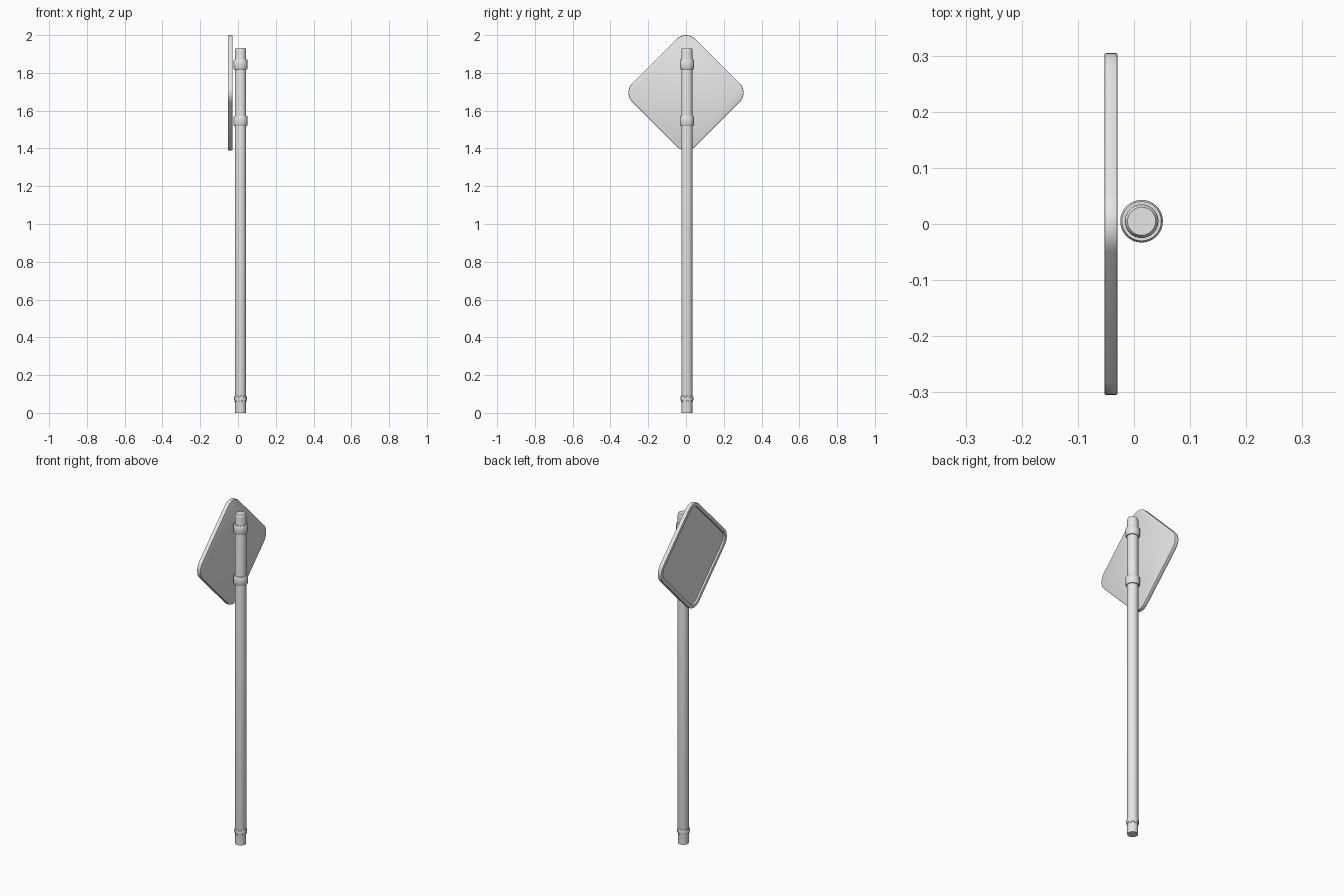
import bpy, bmesh, math

if "Cube" in bpy.data.objects:
    bpy.data.objects.remove(bpy.data.objects["Cube"])

metal = bpy.data.materials.new("grey metal")
metal.diffuse_color = (0.8, 0.8, 0.8, 1)
metal.use_nodes = True
metal.node_tree.nodes["Principled BSDF"].inputs["Base Color"].default_value = metal.diffuse_color
PX, PY = 0.0135, 0.005      # pole axis
N = 32


def finish(name, bm, angle=40):
    bmesh.ops.recalc_face_normals(bm, faces=bm.faces)
    me = bpy.data.meshes.new(name)
    bm.to_mesh(me)
    bm.free()
    ob = bpy.data.objects.new(name, me)
    bpy.context.collection.objects.link(ob)
    me.materials.append(metal)
    bpy.context.view_layer.objects.active = ob
    ob.select_set(True)
    bpy.ops.object.shade_smooth_by_angle(angle=math.radians(angle))
    ob.select_set(False)
    return ob


def skin(name, rings, closed=False):
    """Bridge equal-length rings of points; cap the ends unless closed."""
    bm = bmesh.new()
    vs = [[bm.verts.new(p) for p in ring] for ring in rings]
    pairs = list(zip(vs, vs[1:])) + ([(vs[-1], vs[0])] if closed else [])
    for a, b in pairs:
        for i in range(len(a)):
            j = (i + 1) % len(a)
            bm.faces.new((a[i], a[j], b[j], b[i]))
    if not closed:
        bm.faces.new(vs[0])
        bm.faces.new(vs[-1])
    return finish(name, bm)


def lathe(name, profile, closed=False, wave=0.0):
    rings = []
    for r, z in profile:
        rings.append([(PX + r * math.cos(2 * math.pi * i / N),
                       PY + r * math.sin(2 * math.pi * i / N),
                       z + wave * (-1) ** (i // 2)) for i in range(N)])
    return skin(name, rings, closed)


# Pole with softened top edge
lathe("pole", [(0.029, 0), (0.029, 0.07), (0.03, 0.075), (0.03, 1.918),
               (0.0285, 1.926), (0.025, 1.931)])

# Uneven weld bead near the foot
lathe("weld_bead", [(0.027, 0.06), (0.032, 0.062), (0.0345, 0.074),
                    (0.032, 0.086), (0.027, 0.088)], True, 0.004)

# Two clamps holding the sign
for name, z in (("lower_clamp", 1.546), ("upper_clamp", 1.845)):
    h = 0.026
    lathe(name, [(0.028, z - h), (0.035, z - h), (0.038, z - h + 0.005),
                 (0.038, z + h - 0.005), (0.035, z + h), (0.028, z + h)], True)


# Diamond sign plate with a raised rim on its face
def diamond(x, inset):
    r = max(0.07 - inset, 0.012)
    centre = 0.305 - 0.07 + (0.07 - inset - r) * math.sqrt(2)
    pts = []
    for k in range(4):
        a0 = k * math.pi / 2
        for s in range(9):
            a = a0 + (s / 8 - 0.5) * math.pi / 2
            pts.append((x, centre * math.cos(a0) + r * math.cos(a),
                        1.695 + centre * math.sin(a0) + r * math.sin(a)))
    return pts


skin("sign_plate", [diamond(x, i) for x, i in (
    (-0.029, 0.004), (-0.0302, 0.0012), (-0.033, 0),
    (-0.049, 0), (-0.0518, 0.0012), (-0.053, 0.004),
    (-0.053, 0.018), (-0.052, 0.020), (-0.043, 0.022))])
